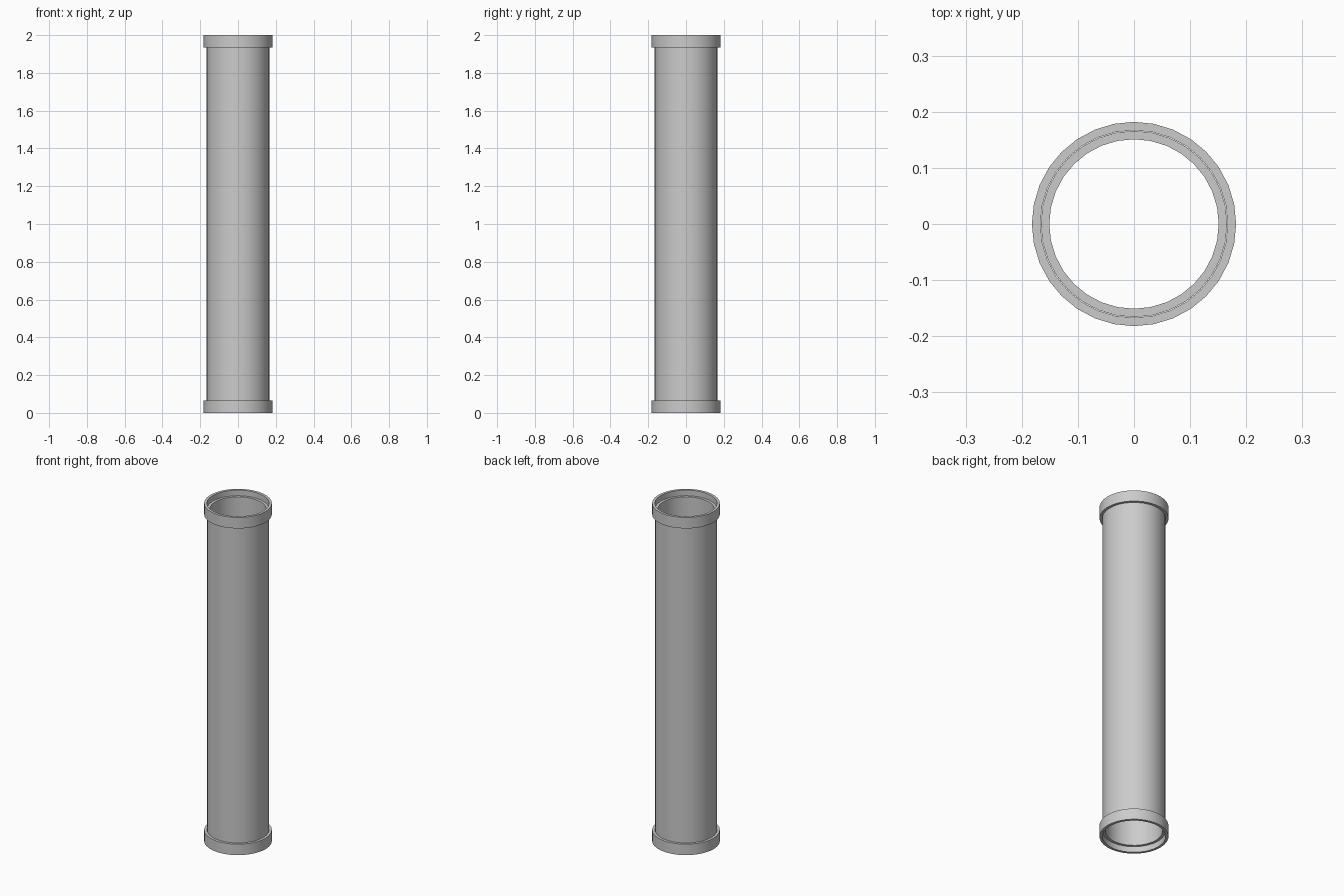
import bpy, bmesh, math

if "Cube" in bpy.data.objects:
    bpy.data.objects.remove(bpy.data.objects["Cube"])

SIDES = 32


def ring(name, r_in, r_out, z0, z1):
    """Closed hollow cylinder made by sweeping a rectangular profile."""
    bm = bmesh.new()
    profile = [(r_in, z0), (r_out, z0), (r_out, z1), (r_in, z1)]
    loops = []
    for i in range(SIDES):
        a = 2 * math.pi * i / SIDES
        loops.append([bm.verts.new((r * math.cos(a), r * math.sin(a), z)) for r, z in profile])
    for i in range(SIDES):
        p, q = loops[i], loops[(i + 1) % SIDES]
        for j in range(4):
            k = (j + 1) % 4
            bm.faces.new((p[j], q[j], q[k], p[k]))
    bmesh.ops.recalc_face_normals(bm, faces=bm.faces)
    mesh = bpy.data.meshes.new(name)
    bm.to_mesh(mesh)
    bm.free()
    obj = bpy.data.objects.new(name, mesh)
    bpy.context.collection.objects.link(obj)
    bpy.ops.object.select_all(action='DESELECT')
    obj.select_set(True)
    bpy.context.view_layer.objects.active = obj
    bpy.ops.object.shade_smooth_by_angle(angle=math.radians(30))
    return obj


# Main tube, its ends recessed inside the collars
ring("pipe", 0.151, 0.166, 0.033, 1.967)

# Collars at both ends
ring("bottom_collar", 0.167, 0.182, 0.0, 0.065)
ring("top_collar", 0.167, 0.182, 1.935, 2.0)
